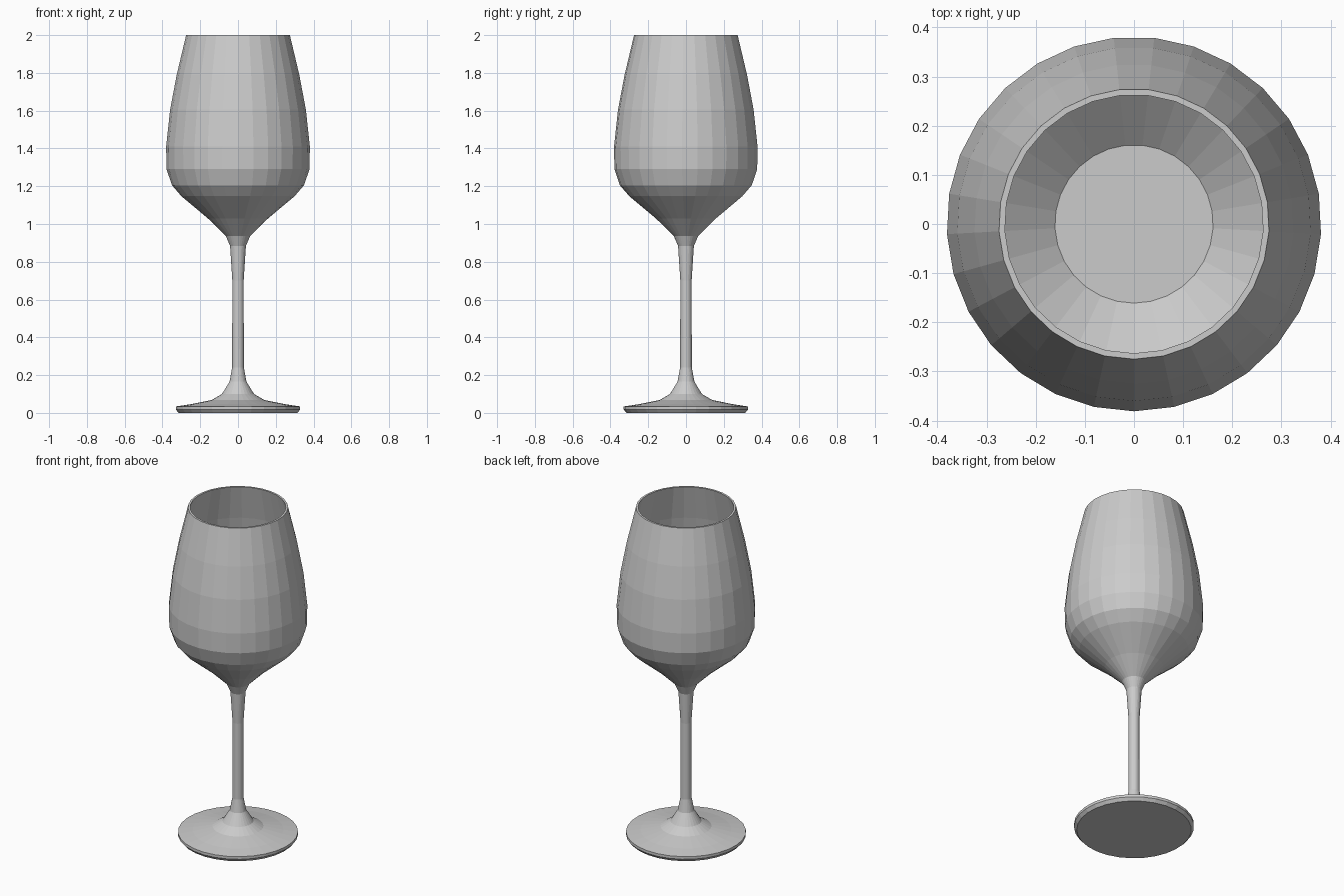
import bpy, bmesh, math

if "Cube" in bpy.data.objects:
    bpy.data.objects.remove(bpy.data.objects["Cube"])

SIDES = 29

# Outer silhouette (radius, height) from the foot underside to the rim
outer = [
    (0.315, 0.0), (0.33, 0.018), (0.33, 0.034), (0.25, 0.046), (0.14, 0.068),
    (0.085, 0.10), (0.045, 0.165), (0.031, 0.24), (0.03, 0.70),
    (0.042, 0.884), (0.065, 0.937), (0.16, 1.03), (0.30, 1.147),
    (0.35, 1.205), (0.379, 1.29), (0.381, 1.41), (0.36, 1.605),
    (0.325, 1.79), (0.275, 2.0),
]
# Inside of the bowl, from the rim down to the flat floor
wall = 0.012
inner = [(r - wall, z) for r, z in reversed(outer[13:])]
inner += [(0.29, 1.155), (0.161, 1.047)]


def lathe(name, profile, sides):
    """Spin a profile around z and cap both ends."""
    bm = bmesh.new()
    rings = []
    for r, z in profile:
        ring = []
        for i in range(sides):
            a = -math.pi / 2 + 2 * math.pi * i / sides
            ring.append(bm.verts.new((r * math.cos(a), r * math.sin(a), z)))
        rings.append(ring)
    for low, high in zip(rings, rings[1:]):
        for i in range(sides):
            j = (i + 1) % sides
            bm.faces.new((low[i], low[j], high[j], high[i]))
    bm.faces.new(rings[0][::-1])
    bm.faces.new(rings[-1])
    bmesh.ops.recalc_face_normals(bm, faces=bm.faces)
    mesh = bpy.data.meshes.new(name)
    bm.to_mesh(mesh)
    bm.free()
    obj = bpy.data.objects.new(name, mesh)
    bpy.context.collection.objects.link(obj)
    return obj


# Foot, stem and bowl as one watertight glass body
lathe("wine_glass", outer + inner, SIDES)
